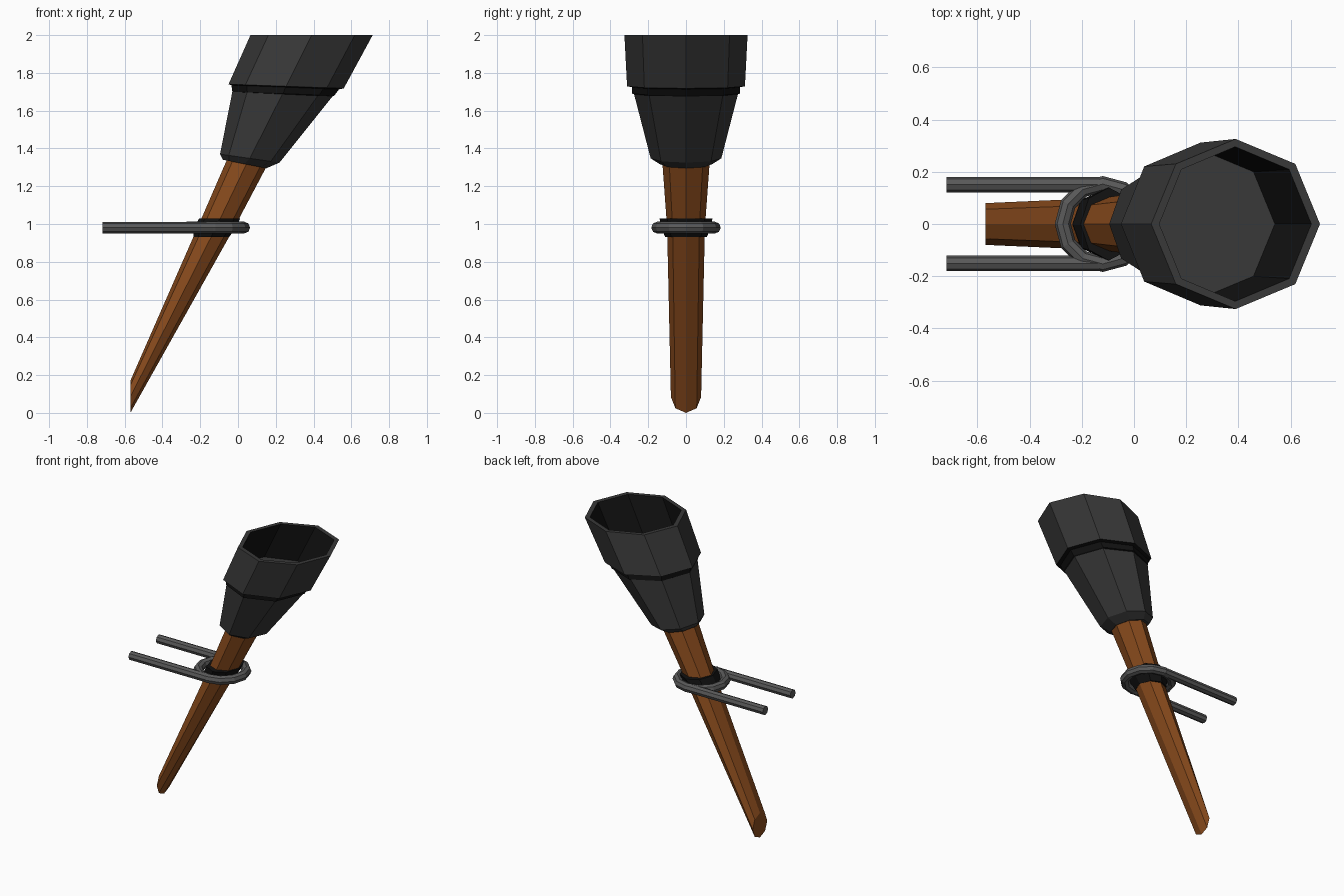
import bpy, bmesh, math

if "Cube" in bpy.data.objects:
    bpy.data.objects.remove(bpy.data.objects["Cube"])

def material(name, r, g, b):
    m = bpy.data.materials.new(name)
    m.diffuse_color = (r, g, b, 1)
    m.use_nodes = True
    m.node_tree.nodes["Principled BSDF"].inputs["Base Color"].default_value = m.diffuse_color
    return m

wood = material("wood", 0.25, 0.07, 0.012)
iron = material("iron", 0.10, 0.10, 0.10)
dark_iron = material("dark_iron", 0.04, 0.04, 0.04)
black = material("black", 0.006, 0.006, 0.006)

def loft(name, rings, mats, bands=None, sides=8):
    """Skin through leaning rings: (left x, left z, right x, right z, half depth).
    bands gives the material slot of each band between rings."""
    bm = bmesh.new()
    loops = []
    for xl, zl, xr, zr, h in rings:
        loop = []
        for i in range(sides):
            a = 2 * math.pi * i / sides
            t = (1 + math.cos(a)) / 2
            loop.append(bm.verts.new((xl + (xr - xl) * t, h * math.sin(a), zl + (zr - zl) * t)))
        loops.append(loop)
    for k in range(len(loops) - 1):
        lo, hi = loops[k], loops[k + 1]
        for i in range(sides):
            j = (i + 1) % sides
            f = bm.faces.new((lo[i], lo[j], hi[j], hi[i]))
            f.material_index = bands[k] if bands else 0
    bm.faces.new(loops[0][::-1])
    bm.faces.new(loops[-1])
    bmesh.ops.recalc_face_normals(bm, faces=bm.faces)
    me = bpy.data.meshes.new(name)
    bm.to_mesh(me)
    bm.free()
    for m in mats:
        me.materials.append(m)
    ob = bpy.data.objects.new(name, me)
    bpy.context.collection.objects.link(ob)
    return ob

# Leaning wooden shaft, cut upright at the foot
loft("shaft", [
    (-0.57, 0.17, -0.57, 0.0, 0.08),
    (-0.215, 0.98, -0.02, 0.98, 0.10),
    (-0.05, 1.36, 0.17, 1.34, 0.127),
], [wood])

# Black collar where the shaft sits in the ring
loft("collar", [
    (-0.237, 0.93, -0.048, 0.93, 0.11),
    (-0.235, 0.98, -0.01, 0.98, 0.13),
    (-0.205, 1.03, 0.012, 1.03, 0.14),
], [black])

# Hollow cup, cut level at the top, with a black groove round the waist
loft("cup", [
    (-0.08, 1.34, 0.15, 1.295, 0.14),
    (-0.095, 1.37, 0.22, 1.325, 0.187),
    (-0.03, 1.70, 0.50, 1.675, 0.275),
    (-0.03, 1.70, 0.51, 1.68, 0.285),
    (-0.035, 1.735, 0.535, 1.713, 0.285),
    (-0.05, 1.74, 0.56, 1.718, 0.312),
    (0.066, 2.0, 0.713, 2.0, 0.326),
    (0.097, 2.0, 0.68, 2.0, 0.296),
    (-0.02, 1.745, 0.54, 1.725, 0.283),
], [dark_iron, black], [0, 0, 1, 1, 1, 0, 0, 1])

# Iron ring holding the shaft
bpy.ops.mesh.primitive_torus_add(major_segments=12, minor_segments=8, major_radius=0.153,
                                 minor_radius=0.031, location=(-0.12, 0, 0.981))
ring = bpy.context.object
ring.name = "holder_ring"
ring.data.materials.append(iron)

# Two wall rods running back from the ring
for side, label in ((-1, "front"), (1, "back")):
    bpy.ops.mesh.primitive_cylinder_add(vertices=8, radius=0.03, depth=0.6,
                                        location=(-0.418, side * 0.151, 0.981),
                                        rotation=(0, math.pi / 2, 0))
    rod = bpy.context.object
    rod.name = label + "_rod"
    rod.data.materials.append(iron)
